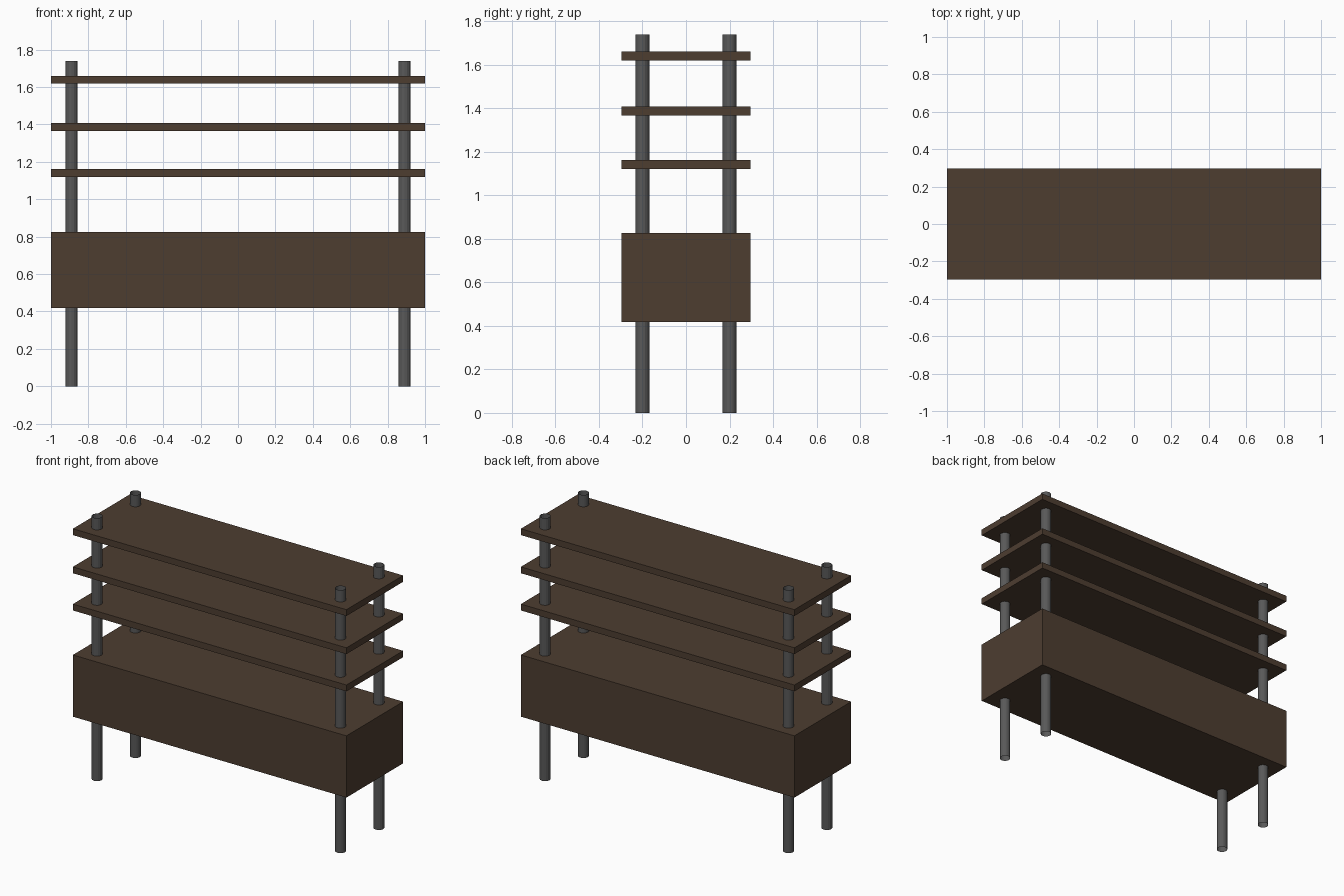
import bpy

if "Cube" in bpy.data.objects:
    bpy.data.objects.remove(bpy.data.objects["Cube"])


def material(name, rgb):
    m = bpy.data.materials.new(name)
    m.diffuse_color = (*rgb, 1.0)
    m.use_nodes = True
    m.node_tree.nodes["Principled BSDF"].inputs["Base Color"].default_value = m.diffuse_color
    return m


WOOD = material("dark_wood", (0.075, 0.047, 0.030))
METAL = material("dark_metal", (0.10, 0.10, 0.10))

HALF_DEPTH = 0.296
POST_X, POST_Y, POST_R, POST_TOP = 0.89, 0.20, 0.033, 1.738


def slab(name, z0, z1):
    bpy.ops.mesh.primitive_cube_add(size=1, location=(0, 0, (z0 + z1) / 2))
    ob = bpy.context.object
    ob.name = name
    ob.scale = (2.0, 2 * HALF_DEPTH, z1 - z0)
    bpy.ops.object.transform_apply(location=False, rotation=False, scale=True)
    ob.data.materials.append(WOOD)


# Cabinet box
slab("cabinet", 0.418, 0.826)

# Three thin shelves
for i, z in enumerate((1.120, 1.366, 1.618)):
    slab(f"shelf_{i + 1}", z, z + 0.042)

# Four open tube posts running the full height
for side, sx in (("left", -1), ("right", 1)):
    for end, sy in (("front", -1), ("back", 1)):
        bpy.ops.mesh.primitive_cylinder_add(
            vertices=16, radius=POST_R, depth=POST_TOP, end_fill_type='NOTHING',
            location=(sx * POST_X, sy * POST_Y, POST_TOP / 2))
        post = bpy.context.object
        post.name = f"{end}_{side}_post"
        post.data.materials.append(METAL)
